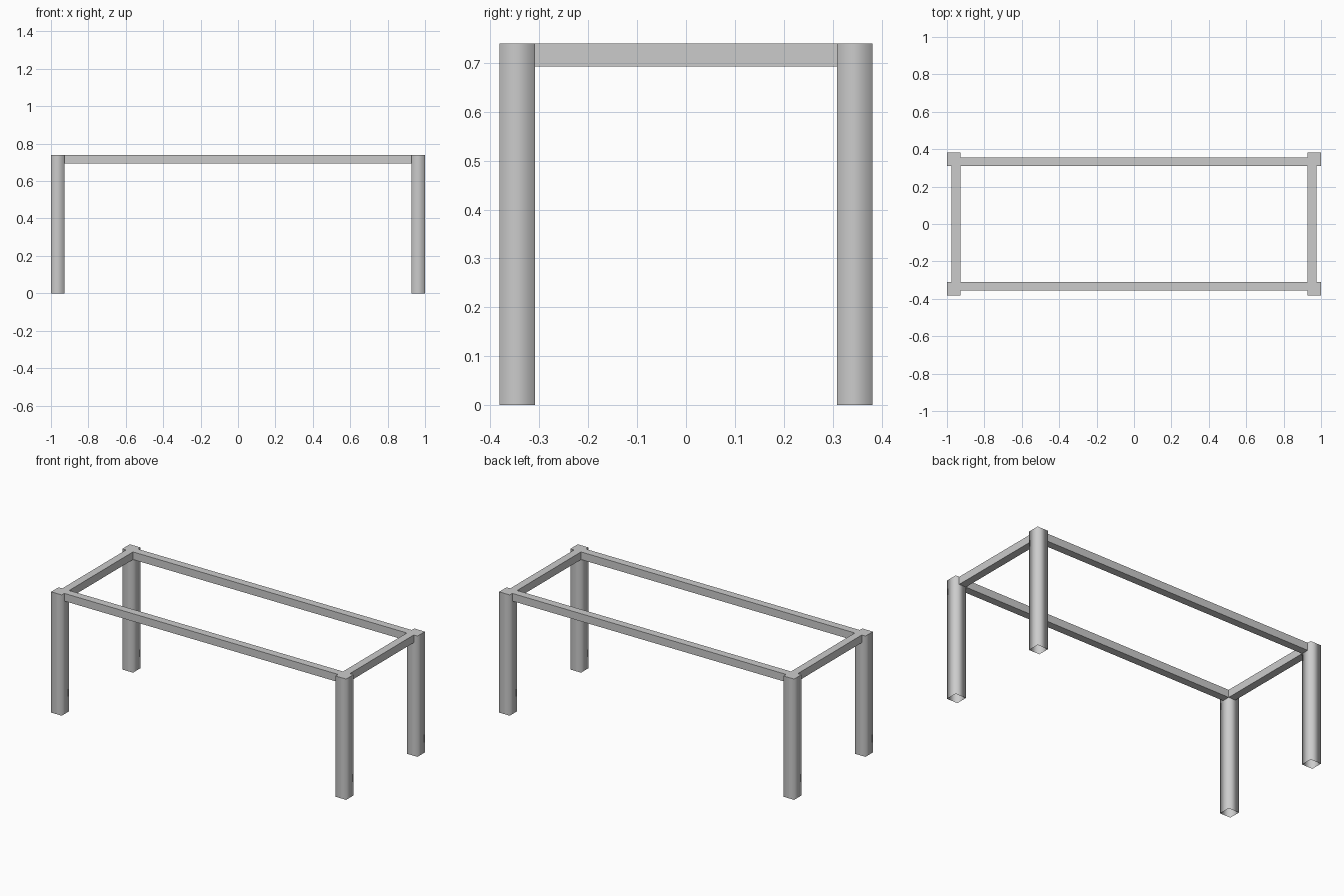
import bpy, bmesh
from mathutils import Vector

if "Cube" in bpy.data.objects:
    bpy.data.objects.remove(bpy.data.objects["Cube"])

HX, HY, H = 1.0, 0.381, 0.74   # half length, half depth, height
LEG, RAIL = 0.072, 0.047       # section sizes


def box(name, lo, hi, open_bottom=False, smooth=False):
    lo, hi = Vector(lo), Vector(hi)
    bm = bmesh.new()
    bmesh.ops.create_cube(bm, size=1)
    bmesh.ops.scale(bm, vec=hi - lo, verts=bm.verts)
    bmesh.ops.translate(bm, vec=(lo + hi) / 2, verts=bm.verts)
    bm.normal_update()
    if open_bottom:
        bottom = [f for f in bm.faces if f.normal.z < -0.5]
        bmesh.ops.delete(bm, geom=bottom, context='FACES_ONLY')
    if smooth:
        # walls shade round, the top cap keeps a crisp edge
        for f in bm.faces:
            f.smooth = abs(f.normal.z) < 0.5
        for e in bm.edges:
            if any(f.normal.z > 0.5 for f in e.link_faces):
                e.smooth = False
    mesh = bpy.data.meshes.new(name)
    bm.to_mesh(mesh)
    bm.free()
    obj = bpy.data.objects.new(name, mesh)
    bpy.context.collection.objects.link(obj)
    return obj


def span(side, inner, size):
    """Interval of given size going outwards from the inner face."""
    return sorted((side * inner, side * (inner + size)))


IX, IY = HX - LEG, HY - LEG    # inner faces of the legs

# Hollow legs, open at the foot
for sx, xn in ((-1, "left"), (1, "right")):
    for sy, yn in ((-1, "front"), (1, "back")):
        x, y = span(sx, IX, LEG), span(sy, IY, LEG)
        box(f"{yn}_{xn}_leg", (x[0], y[0], 0), (x[1], y[1], H), True, True)

# Long rails, flush with the inner leg faces
for s, n in ((-1, "front"), (1, "back")):
    y = span(s, IY, RAIL)
    box(f"{n}_rail", (-IX, y[0], H - RAIL), (IX, y[1], H))

# Short end rails
for s, n in ((-1, "left"), (1, "right")):
    x = span(s, IX, RAIL)
    box(f"{n}_rail", (x[0], -IY, H - RAIL), (x[1], IY, H))
